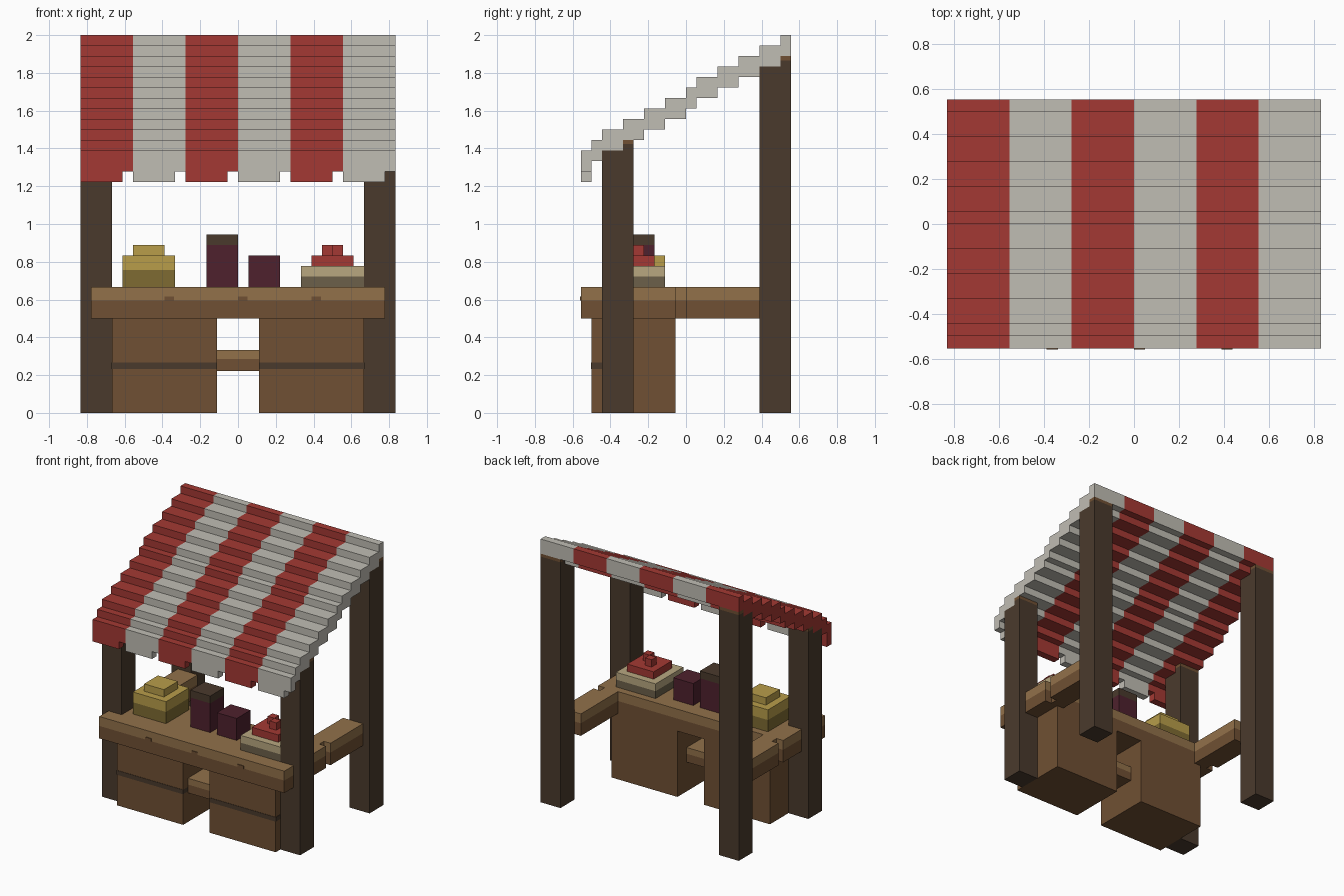
import bpy
import bmesh

cube = bpy.data.objects.get("Cube")
if cube:
    bpy.data.objects.remove(cube, do_unlink=True)

U = 1 / 18  # one block


def material(name, rgb):
    """Flat colour given as 0-255 screen values, stored linear."""
    lin = [((c / 255 + 0.055) / 1.055) ** 2.4 for c in rgb]
    m = bpy.data.materials.new(name)
    m.use_nodes = True
    m.diffuse_color = (*lin, 1)
    bsdf = m.node_tree.nodes["Principled BSDF"]
    bsdf.inputs["Base Color"].default_value = (*lin, 1)
    bsdf.inputs["Roughness"].default_value = 0.9
    return m


RED = material("red", (164, 57, 51))
WHITE = material("off_white", (192, 189, 180))
DARK = material("dark_wood", (74, 58, 44))
WOOD = material("wood", (112, 80, 51))
LIGHT = material("light_wood", (146, 113, 74))
YELLOW = material("yellow", (184, 157, 74))
OLIVE = material("olive", (126, 107, 50))
WINE = material("wine", (78, 33, 45))
CREAM = material("cream", (184, 167, 128))
TAUPE = material("taupe", (108, 96, 74))


def new_object(name, bm, mats):
    bmesh.ops.recalc_face_normals(bm, faces=bm.faces)
    mesh = bpy.data.meshes.new(name)
    bm.to_mesh(mesh)
    bm.free()
    for m in mats:
        mesh.materials.append(m)
    ob = bpy.data.objects.new(name, mesh)
    bpy.context.collection.objects.link(ob)
    return ob


def box(name, x, y, z, mat):
    """Box from (low, high) ranges in blocks."""
    bm = bmesh.new()
    bmesh.ops.create_cube(bm, size=1)
    for v in bm.verts:
        for i, (lo, hi) in enumerate((x, y, z)):
            v.co[i] = (lo if v.co[i] < 0 else hi) * U
    return new_object(name, bm, [mat])


def pair(name, x, y, z, mat):
    """The same box on both sides."""
    box("left_" + name, x, y, z, mat)
    box("right_" + name, (-x[1], -x[0]), y, z, mat)


def plank(name, x, y, z, maker=box):
    """Wood slab with a lighter upper layer."""
    mid = z[0] + (z[1] - z[0]) * 0.57
    maker(name, x, y, (z[0], mid), WOOD)
    maker(name + "_top", x, y, (mid, z[1]), LIGHT)


# Corner posts, stepped to meet the awning
for label, y0, height in (("front", -8, 25), ("back", 7, 33)):
    pair(label + "_post", (12, 15), (y0, y0 + 3), (0, height), DARK)
    pair(label + "_post_step", (12, 15), (y0 + 2, y0 + 3), (height, height + 0.6), DARK)
    pair(label + "_post_cap", (12, 15), (y0 + 2, y0 + 3), (height + 0.6, height + 1), WOOD)

# Stepped awning: one profile extruded for every stripe
edges = [-10, -9, -8, -6, -4, -2, 0, 1, 3, 5, 7, 9, 10]
upper, lower = [], []
for i, (a, b) in enumerate(zip(edges, edges[1:])):
    top = 25 + i
    upper += [(a, top), (b, top)]
    lower += [(a, top - 2), (b, top - 2)]
profile = upper + lower[::-1]

bm = bmesh.new()
for s in range(6):
    x0 = -15 + 5 * s
    face = bm.faces.new([bm.verts.new((x0 * U, y * U, z * U)) for y, z in profile])
    out = bmesh.ops.extrude_face_region(bm, geom=[face])["geom"]
    moved = [g for g in out if isinstance(g, bmesh.types.BMVert)]
    bmesh.ops.translate(bm, verts=moved, vec=(5 * U, 0, 0))
    bm.faces.ensure_lookup_table()
for f in bm.faces:
    stripe = int((f.calc_center_median().x / U + 15) // 5)
    f.material_index = stripe % 2
# End caps shared by two stripes follow the outer stripe
for f in bm.faces:
    if f.calc_center_median().x > 14.9 * U:
        f.material_index = 1
new_object("awning", bm, [RED, WHITE])

# Hanging tabs along the awning front
for s in range(6):
    x0 = -15 + 5 * s
    box(f"awning_tab_{s + 1}", (x0, x0 + 4), (-10, -9), (22, 23), (RED, WHITE)[s % 2])

# Counter with side arms
plank("counter", (-14, 14), (-10, -1), (9, 12))
plank("arm_front", (11, 13), (-1, 0), (9, 12), pair)
plank("arm_back", (11, 14), (0, 7), (9, 12), pair)
for n, x in enumerate((-7, 0, 7)):
    box(f"counter_groove_{n + 1}", (x, x + 0.9), (-10.08, -10), (10.7, 11.1), WOOD)

# Cabinets and the shelf between them
pair("cabinet", (2, 12), (-9, -1), (0, 9), WOOD)
pair("cabinet_stripe", (2, 12.05), (-9.05, -8), (4.2, 4.8), DARK)
plank("shelf", (-2, 2), (-8, -3), (4, 6))

# Yellow basket
box("basket", (-11, -6), (-7, -2), (12, 13.6), OLIVE)
box("basket_rim", (-11, -6), (-7, -2), (13.6, 15), YELLOW)
box("basket_heap", (-10, -7), (-6, -3), (15, 16), YELLOW)

# Two jars
box("tall_jar", (-3, 0), (-6, -3), (12, 16), WINE)
box("tall_jar_lid", (-3, 0), (-6, -3), (16, 17), DARK)
box("short_jar", (1, 4), (-6, -3), (12, 15), WINE)

# Tray of red fruit
box("tray", (6, 12), (-8, -2), (12, 13), TAUPE)
box("tray_rim", (6, 12), (-8, -2), (13, 14), CREAM)
box("fruit_heap", (7, 11), (-7, -3), (14, 15), RED)
box("fruit_back", (8, 9), (-5, -4), (15, 16), RED)
box("fruit_front", (9, 10), (-6, -5), (15, 16), RED)
